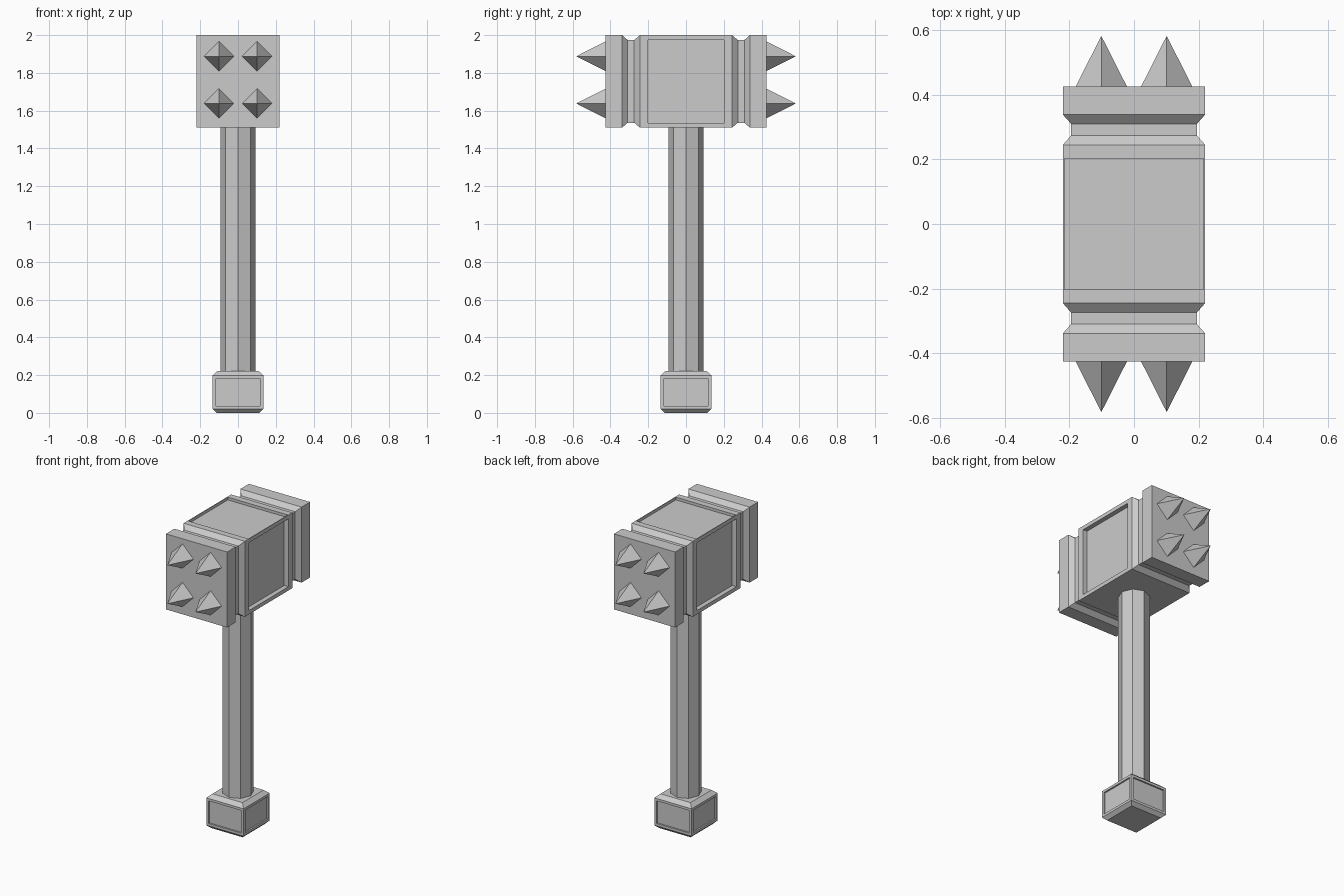
import bpy, bmesh
from math import copysign, pi
from mathutils import Matrix, Vector

if "Cube" in bpy.data.objects:
    bpy.data.objects.remove(bpy.data.objects["Cube"])


def finish(bm, name):
    bmesh.ops.recalc_face_normals(bm, faces=bm.faces[:])
    me = bpy.data.meshes.new(name)
    bm.to_mesh(me)
    bm.free()
    ob = bpy.data.objects.new(name, me)
    bpy.context.collection.objects.link(ob)
    return ob


def loft(sections, axis):
    """Stack rectangles (position, half_u, half_v) along axis 'y' or 'z'."""
    bm = bmesh.new()
    rings = []
    for p, u, v in sections:
        corners = [(-u, -v), (u, -v), (u, v), (-u, v)]
        rings.append([bm.verts.new((a, p, b) if axis == 'y' else (a, b, p))
                      for a, b in corners])
    for r, s in zip(rings, rings[1:]):
        for i in range(4):
            j = (i + 1) % 4
            bm.faces.new((r[i], r[j], s[j], s[i]))
    bm.faces.new(rings[0])
    bm.faces.new(rings[-1])
    bmesh.ops.recalc_face_normals(bm, faces=bm.faces[:])
    return bm


def face_near(bm, point):
    return min(bm.faces, key=lambda f: (f.calc_center_median() - Vector(point)).length)


def panel(bm, point, half, depth):
    """Sink a rectangular panel with the given half sizes into a face."""
    f = face_near(bm, point)
    n, c = f.normal.copy(), f.calc_center_median()
    for sink in (0, depth):
        bmesh.ops.inset_individual(bm, faces=[f], thickness=0.003)
        for v in f.verts:
            v.co = Vector([c[i] + copysign(half[i], v.co[i] - c[i])
                           for i in range(3)]) - n * sink


# Hammer head: grooved block with sunken side and top panels
W, H, ZC, G = 0.22, 0.245, 1.755, 0.026
half = [(0.244, 0), (0.274, G), (0.309, G), (0.338, 0), (0.425, 0)]
prof = [(-y, g) for y, g in reversed(half)] + half
bm = loft([(y, W - g, H - g) for y, g in prof], 'y')
for s in (-1, 1):
    panel(bm, (s * W, 0, 0), (0, 0.2025, 0.22), 0.03)
panel(bm, (0, 0, H), (0.215, 0.2025, 0), 0.018)
bmesh.ops.translate(bm, verts=bm.verts[:], vec=(0, 0, ZC))
finish(bm, "hammer_head")

# Spikes: four pyramids on each striking face
bm = bmesh.new()
for s in (-1, 1):
    for x in (-0.101, 0.101):
        for z in (1.638, 1.888):
            m = Matrix.Translation((x, s * 0.503, z)) @ Matrix.Rotation(-s * pi / 2, 4, 'X')
            bmesh.ops.create_cone(bm, cap_ends=True, segments=4, radius1=0.079,
                                  radius2=0, depth=0.156, matrix=m)
finish(bm, "spikes")

# Handle: octagonal shaft
bm = bmesh.new()
bmesh.ops.create_cone(bm, cap_ends=True, segments=8, radius1=0.093, radius2=0.093,
                      depth=1.34, matrix=Matrix.Translation((0, 0, 0.87)))
finish(bm, "handle")

# Pommel: chamfered block with shallow panels
P = 0.134
bm = loft([(0, 0.112, 0.112), (0.021, P, P), (0.199, P, P), (0.222, 0.108, 0.108)], 'z')
for s in (-1, 1):
    panel(bm, (s * P, 0, 0.11), (0, 0.117, 0.073), 0.01)
    panel(bm, (0, s * P, 0.11), (0.117, 0, 0.073), 0.01)
finish(bm, "pommel")
